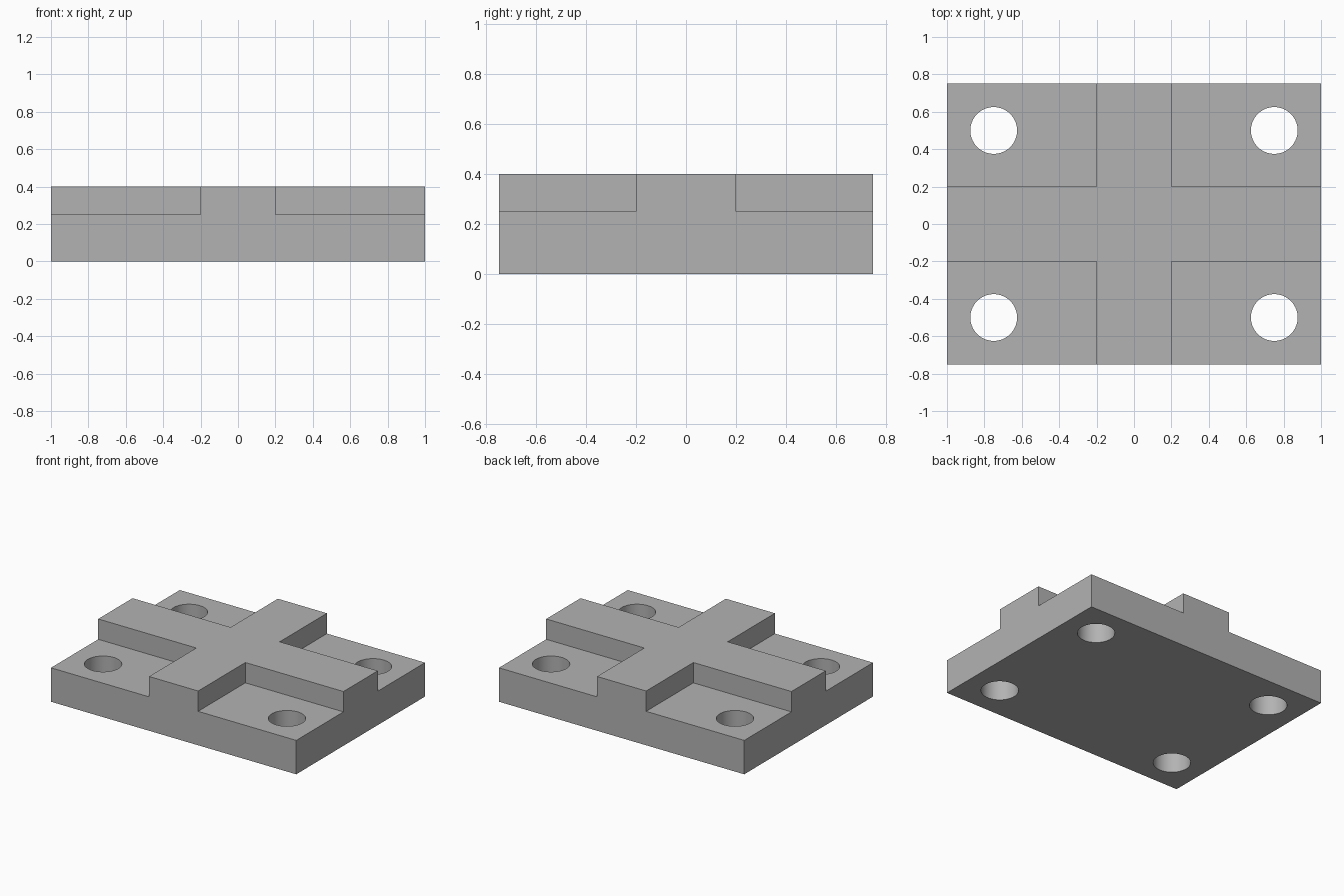
import bpy, math

cube = bpy.data.objects.get("Cube")
if cube:
    bpy.data.objects.remove(cube, do_unlink=True)

LENGTH, WIDTH, HEIGHT = 2.0, 1.5, 0.4
PLATE_TOP = 0.25      # height of the lowered corners
RIB = 0.2             # half width of the raised cross
HOLE_X, HOLE_Y, HOLE_R = 0.75, 0.5, 0.125

grey = bpy.data.materials.new("plain_grey")
grey.use_nodes = True
colour = (0.45, 0.45, 0.45, 1)
grey.diffuse_color = colour
grey.node_tree.nodes["Principled BSDF"].inputs["Base Color"].default_value = colour


def box(name, low, high):
    centre = [(a + b) / 2 for a, b in zip(low, high)]
    bpy.ops.mesh.primitive_cube_add(size=1, location=centre)
    obj = bpy.context.object
    obj.name = name
    obj.scale = [b - a for a, b in zip(low, high)]
    bpy.ops.object.transform_apply(location=True, rotation=False, scale=True)
    obj.data.materials.append(grey)
    return obj


def cut(target, cutter):
    mod = target.modifiers.new("cut", 'BOOLEAN')
    mod.operation = 'DIFFERENCE'
    mod.solver = 'EXACT'
    mod.object = cutter
    bpy.context.view_layer.objects.active = target
    bpy.ops.object.modifier_apply(modifier=mod.name)
    bpy.data.objects.remove(cutter, do_unlink=True)


# Full block, from which the corner pockets and holes are removed
plate = box("cross_ribbed_plate", (-LENGTH / 2, -WIDTH / 2, 0),
            (LENGTH / 2, WIDTH / 2, HEIGHT))

for sx in (-1, 1):
    for sy in (-1, 1):
        # Corner pocket, leaving the raised cross
        xs = sorted((sx * RIB, sx * LENGTH))
        ys = sorted((sy * RIB, sy * WIDTH))
        cut(plate, box("pocket_cutter", (xs[0], ys[0], PLATE_TOP),
                       (xs[1], ys[1], HEIGHT * 2)))
        # Round through hole
        bpy.ops.mesh.primitive_cylinder_add(
            vertices=64, radius=HOLE_R, depth=HEIGHT * 3,
            location=(sx * HOLE_X, sy * HOLE_Y, 0))
        hole = bpy.context.object
        hole.data.materials.append(grey)
        cut(plate, hole)

# Smooth hole walls, crisp block edges
bpy.ops.object.select_all(action='DESELECT')
plate.select_set(True)
bpy.context.view_layer.objects.active = plate
bpy.ops.object.shade_smooth_by_angle(angle=math.radians(30))
